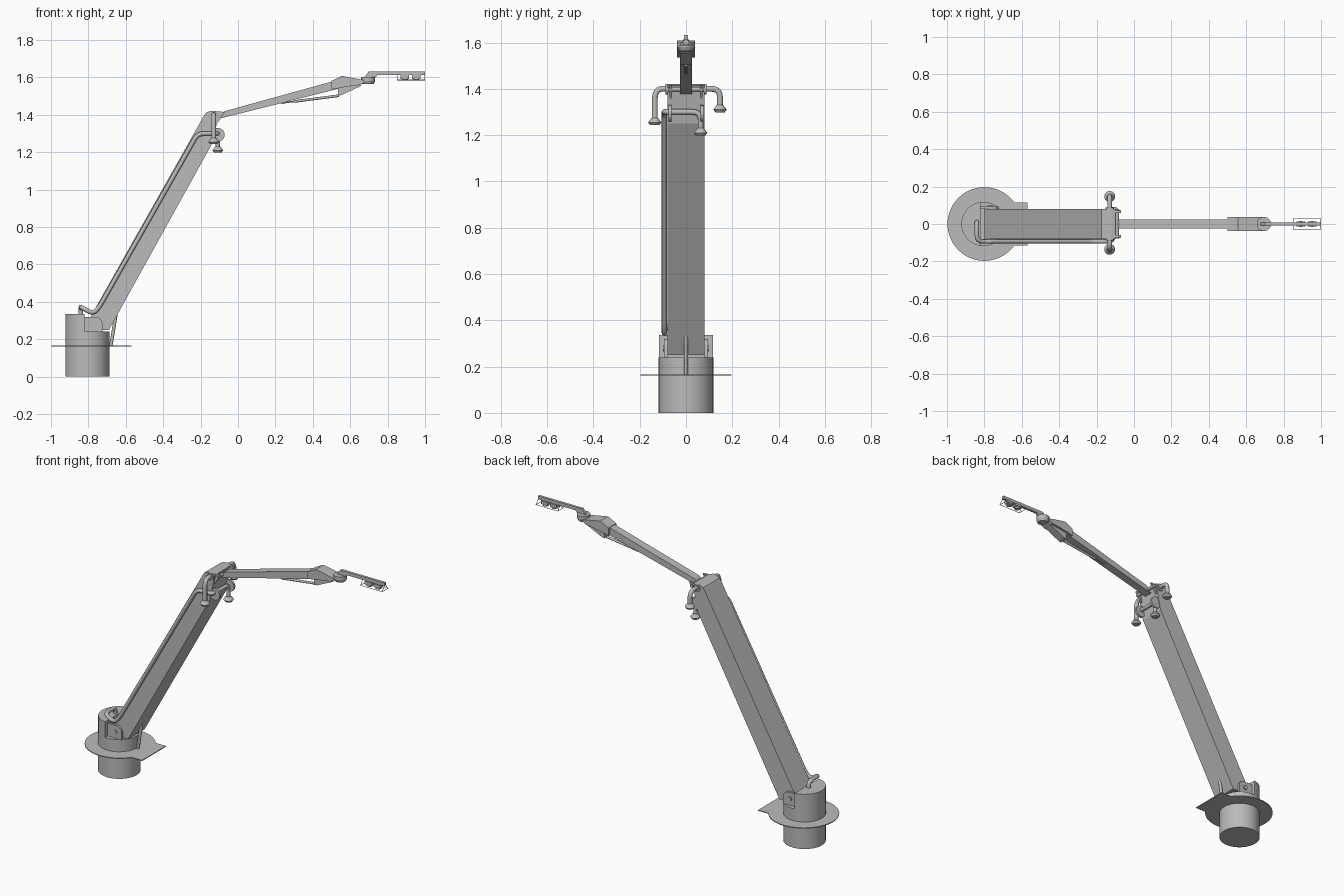
import bpy, bmesh, math
from mathutils import Vector

cube = bpy.data.objects.get("Cube")
if cube:
    bpy.data.objects.remove(cube, do_unlink=True)

grey = bpy.data.materials.new("plain_grey")
grey.use_nodes = True
grey.diffuse_color = (0.5, 0.5, 0.5, 1)
grey.node_tree.nodes["Principled BSDF"].inputs["Base Color"].default_value = (0.5, 0.5, 0.5, 1)


def finish(name, bm, smooth=False):
    bmesh.ops.recalc_face_normals(bm, faces=bm.faces)
    mesh = bpy.data.meshes.new(name)
    bm.to_mesh(mesh)
    bm.free()
    mesh.materials.append(grey)
    ob = bpy.data.objects.new(name, mesh)
    bpy.context.collection.objects.link(ob)
    if smooth:
        bpy.ops.object.select_all(action='DESELECT')
        ob.select_set(True)
        bpy.context.view_layer.objects.active = ob
        bpy.ops.object.shade_smooth_by_angle(angle=math.radians(35))
    return ob


def extrude(name, pts, vec, smooth=False):
    """Closed outline pushed along vec."""
    bm = bmesh.new()
    face = bm.faces.new([bm.verts.new(p) for p in pts])
    new = bmesh.ops.extrude_face_region(bm, geom=[face])["geom"]
    bmesh.ops.translate(bm, vec=vec, verts=[v for v in new if isinstance(v, bmesh.types.BMVert)])
    return finish(name, bm, smooth)


def side(name, prof, y0, y1, smooth=False):
    return extrude(name, [(x, y0, z) for x, z in prof], (0, y1 - y0, 0), smooth)


def box(name, x0, x1, y0, y1, z0, z1):
    return side(name, [(x0, z0), (x1, z0), (x1, z1), (x0, z1)], y0, y1)


def rod(name, a, b, r1, r2=None, n=24):
    """Cylinder or cone from a to b."""
    a, b = Vector(a), Vector(b)
    bm = bmesh.new()
    bmesh.ops.create_cone(bm, cap_ends=True, segments=n, radius1=r1,
                          radius2=r1 if r2 is None else r2, depth=(b - a).length)
    bm.transform((b - a).to_track_quat('Z', 'Y').to_matrix().to_4x4())
    bmesh.ops.translate(bm, vec=(a + b) / 2, verts=bm.verts)
    return finish(name, bm, True)


def pipe(name, pts, r, bend):
    """Round pipe through pts with rounded corners."""
    pts = [Vector(p) for p in pts]
    path = [pts[0]]
    for p, q, s in zip(pts, pts[1:], pts[2:]):
        a = q + (p - q).normalized() * min(bend, (p - q).length * 0.48)
        b = q + (s - q).normalized() * min(bend, (s - q).length * 0.48)
        for i in range(7):
            t = i / 6
            path.append(a * (1 - t) ** 2 + q * 2 * t * (1 - t) + b * t * t)
    path.append(pts[-1])
    cu = bpy.data.curves.new(name, 'CURVE')
    cu.dimensions = '3D'
    cu.bevel_depth = r
    cu.bevel_resolution = 3
    cu.use_fill_caps = True
    sp = cu.splines.new('POLY')
    sp.points.add(len(path) - 1)
    for v, p in zip(sp.points, path):
        v.co = (*p, 1)
    cu.materials.append(grey)
    ob = bpy.data.objects.new(name, cu)
    bpy.context.collection.objects.link(ob)
    bpy.ops.object.select_all(action='DESELECT')
    ob.select_set(True)
    bpy.context.view_layer.objects.active = ob
    bpy.ops.object.convert(target='MESH')
    bpy.ops.object.shade_smooth_by_angle(angle=math.radians(40))


def arc(cx, cy, r, a0, a1, n):
    return [(cx + r * math.cos(math.radians(a0 + (a1 - a0) * i / n)),
             cy + r * math.sin(math.radians(a0 + (a1 - a0) * i / n))) for i in range(n + 1)]


# Pedestal: round drum with a raised back part
BX = -0.805
rod("pedestal", (BX, 0, 0), (BX, 0, 0.24), 0.118, n=48)
back = [(x, y, 0.24) for x, y in arc(BX, 0, 0.118, 97, 263, 28)]
extrude("pedestal_back", back, (0, 0, 0.096), True)

# Deck plate: disc with a square tongue
deck = [(x, y, 0.161) for x, y in arc(-0.8, 0, 0.197, 36, 324, 48)]
deck += [(-0.57, -0.115, 0.161), (-0.57, 0.115, 0.161)]
extrude("deck_plate", deck, (0, 0, 0.005))

# Hinge lugs beside the foot of the arm
lug = [(-0.82, 0.24), (-0.725, 0.24)] + arc(-0.76, 0.284, 0.035, 0, 90, 6) + [(-0.82, 0.319)]
for s in (-1, 1):
    side("hinge_lug", lug, s * 0.081, s * 0.094, True)
    rod("hinge_pin", (-0.77, s * 0.08, 0.28), (-0.77, s * 0.1, 0.28), 0.014)

# Main arm with its rounded elbow
arm = [(-0.80, 0.30), (-0.77, 0.25), (-0.69, 0.25), (-0.136, 1.25), (-0.11, 1.37),
       (-0.10, 1.415), (-0.12, 1.42), (-0.15, 1.42), (-0.173, 1.41), (-0.188, 1.385)]
side("main_arm", arm, -0.08, 0.08)

# Elbow cheeks and pivot discs
cheek = [(-0.14, 1.36), (-0.11, 1.355), (-0.07, 1.415), (-0.14, 1.42)]
for s in (-1, 1):
    side("elbow_cheek", cheek, s * 0.06, s * 0.072)
    rod("pivot_disc", (-0.107, s * 0.062, 1.293), (-0.107, s * 0.076, 1.293), 0.036)
rod("elbow_pin", (-0.09, -0.078, 1.398), (-0.09, 0.078, 1.398), 0.01)


# Hanging lamps on bent pipes
def lamp(x, y, z):
    rod("lamp_cone", (x, y, z), (x, y, z + 0.02), 0.029, 0.014)
    rod("lamp_rim", (x, y, z - 0.012), (x, y, z), 0.02, 0.029)


pipe("cable_pipe", [(-0.84, 0.01, 0.32), (-0.84, 0.01, 0.372), (-0.84, -0.093, 0.372),
                    (-0.775, -0.093, 0.335), (-0.74, -0.093, 0.375), (-0.215, -0.093, 1.3),
                    (-0.108, -0.093, 1.3), (-0.108, 0.063, 1.3), (-0.108, 0.063, 1.22)], 0.012, 0.035)
lamp(-0.108, 0.063, 1.21)
for y, z in ((-0.135, 1.255), (0.147, 1.31)):
    s = math.copysign(1, y)
    pipe("lamp_pipe", [(-0.13, s * 0.07, 1.4), (-0.13, y, 1.4), (-0.13, y, z + 0.01)], 0.013, 0.05)
    rod("pipe_collar", (-0.13, s * 0.078, 1.398), (-0.13, s * 0.088, 1.398), 0.022)
    lamp(-0.13, y, z)

# Lift strut under the main arm
rod("strut_barrel", (-0.68, 0, 0.163), (-0.652, 0, 0.335), 0.009, n=16)
rod("strut_rod", (-0.652, 0, 0.335), (-0.64, 0, 0.4), 0.005, n=12)
for s in (-1, 1):
    side("strut_bracket", [(-0.645, 0.385), (-0.628, 0.385), (-0.6, 0.445), (-0.64, 0.42)],
         s * 0.004, s * 0.012)

# Upper boom
side("upper_boom", [(-0.115, 1.375), (0.54, 1.54), (0.55, 1.59), (0.5, 1.577), (-0.075, 1.418)],
     -0.025, 0.025)

# Boom head with lower bracket and thin strut
side("boom_head", [(0.5, 1.535), (0.58, 1.55), (0.655, 1.56), (0.685, 1.58), (0.66, 1.588),
                   (0.555, 1.608), (0.5, 1.58)], -0.038, 0.038)
side("head_bracket", [(0.535, 1.502), (0.555, 1.506), (0.66, 1.555), (0.6, 1.565), (0.535, 1.545)],
     -0.025, 0.025)
rod("boom_strut", (0.24, 0, 1.464), (0.4, 0, 1.484), 0.004, n=12)
rod("boom_strut_barrel", (0.3, 0, 1.471), (0.54, 0, 1.502), 0.007, n=12)
box("strut_tab", 0.23, 0.25, -0.006, 0.006, 1.458, 1.485)

# Swivel and lamp bar
rod("swivel_lower", (0.695, 0, 1.564), (0.695, 0, 1.58), 0.03, 0.038, n=32)
rod("swivel_upper", (0.695, 0, 1.58), (0.695, 0, 1.602), 0.038, n=32)
side("lamp_bar", [(0.675, 1.6), (0.735, 1.6), (0.745, 1.612), (1.0, 1.612), (1.0, 1.632), (0.7, 1.632)],
     -0.008, 0.008)
for x in (0.892, 0.952):
    box("lamp_box", x - 0.023, x + 0.023, -0.014, 0.014, 1.592, 1.612)
    rod("lamp_lens", (x, 0, 1.584), (x, 0, 1.592), 0.016)

# Wire guard around the lamps
G = 0.0015
for s in (-1, 1):
    rod("guard_rail", (0.85, s * 0.028, 1.586), (1.0, s * 0.028, 1.586), G, n=6)
    for x in (0.851, 0.998):
        rod("guard_post", (x, s * 0.028, 1.586), (x, s * 0.006, 1.614), G, n=6)
for x in (0.851, 0.998):
    rod("guard_cross", (x, -0.028, 1.586), (x, 0.028, 1.586), G, n=6)
